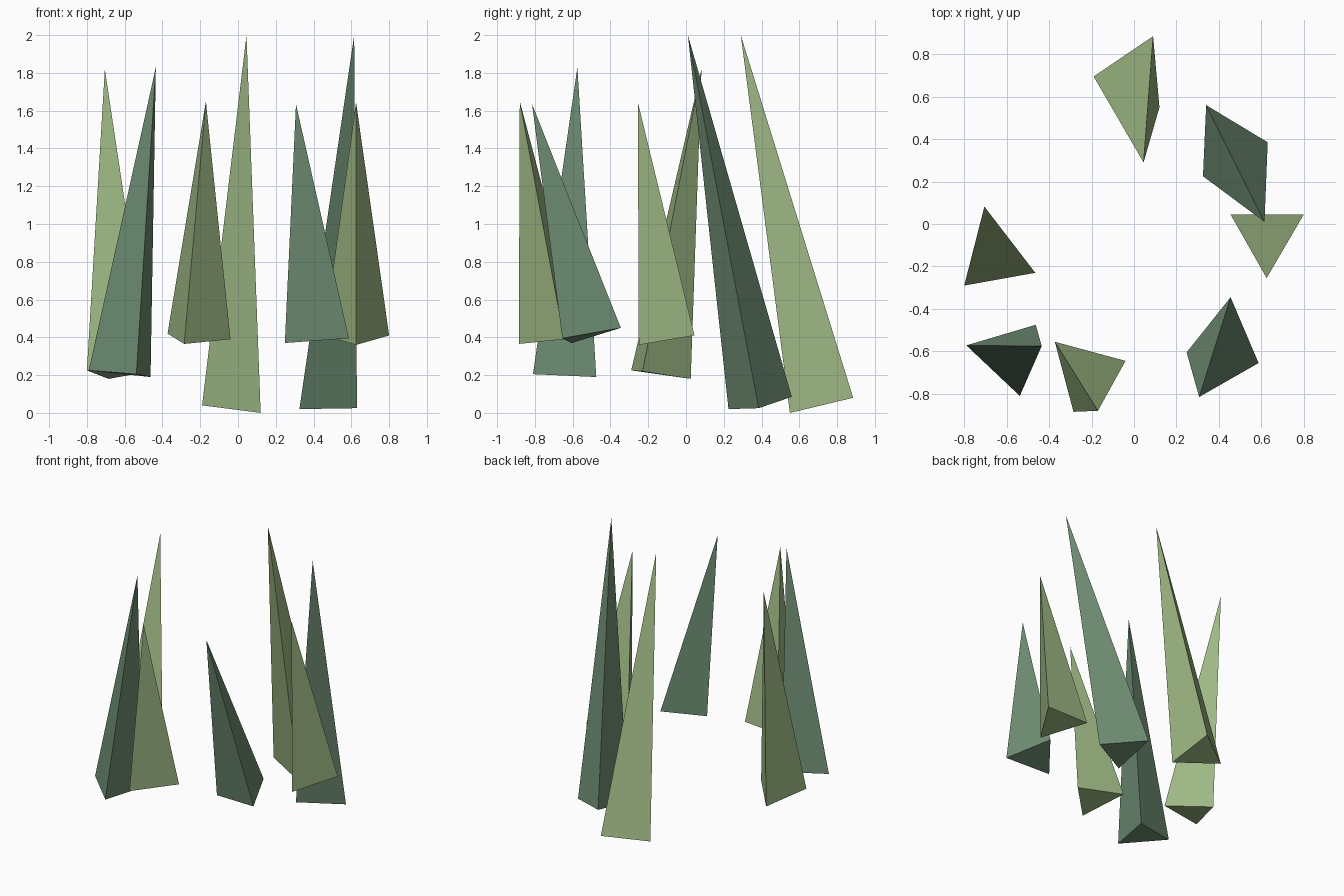
import bpy
import bmesh

if "Cube" in bpy.data.objects:
    bpy.data.objects.remove(bpy.data.objects["Cube"])


def material(name, colour):
    m = bpy.data.materials.new(name)
    m.diffuse_color = (*colour, 1)
    m.use_nodes = True
    m.node_tree.nodes["Principled BSDF"].inputs["Base Color"].default_value = m.diffuse_color
    return m


LIGHT = material("light_green", (0.34, 0.48, 0.23))
DARK = material("dark_green", (0.16, 0.27, 0.175))


def spike(name, mat, tip, *base):
    """Leaning three-sided spike: a triangular base joined to one tip."""
    bm = bmesh.new()
    verts = [bm.verts.new(p) for p in base]
    top = bm.verts.new(tip)
    bm.faces.new(verts)
    for i in range(3):
        bm.faces.new((verts[i], verts[(i + 1) % 3], top))
    bmesh.ops.recalc_face_normals(bm, faces=bm.faces)
    mesh = bpy.data.meshes.new(name)
    bm.to_mesh(mesh)
    bm.free()
    mesh.materials.append(mat)
    bpy.context.collection.objects.link(bpy.data.objects.new(name, mesh))


# Ring of seven spikes, clockwise from the back
spike("spike_back", LIGHT, (0.045, 0.29, 2.0),
      (-0.19, 0.695, 0.04), (0.09, 0.885, 0.08), (0.12, 0.55, 0.0))
spike("spike_back_right", DARK, (0.615, 0.01, 2.0),
      (0.325, 0.225, 0.02), (0.63, 0.385, 0.025), (0.34, 0.56, 0.085))
spike("spike_right", LIGHT, (0.625, -0.255, 1.645),
      (0.455, 0.045, 0.41), (0.8, 0.045, 0.41), (0.625, -0.25, 0.36))
spike("spike_front_right", DARK, (0.307, -0.815, 1.635),
      (0.248, -0.605, 0.37), (0.587, -0.655, 0.395), (0.455, -0.345, 0.45))
spike("spike_front", LIGHT, (-0.17, -0.88, 1.65),
      (-0.373, -0.555, 0.42), (-0.285, -0.885, 0.365), (-0.04, -0.645, 0.39))
spike("spike_front_left", DARK, (-0.435, -0.575, 1.83),
      (-0.79, -0.572, 0.225), (-0.538, -0.81, 0.205), (-0.463, -0.475, 0.19))
spike("spike_left", LIGHT, (-0.705, 0.082, 1.82),
      (-0.8, -0.29, 0.225), (-0.465, -0.23, 0.22), (-0.685, 0.025, 0.18))
